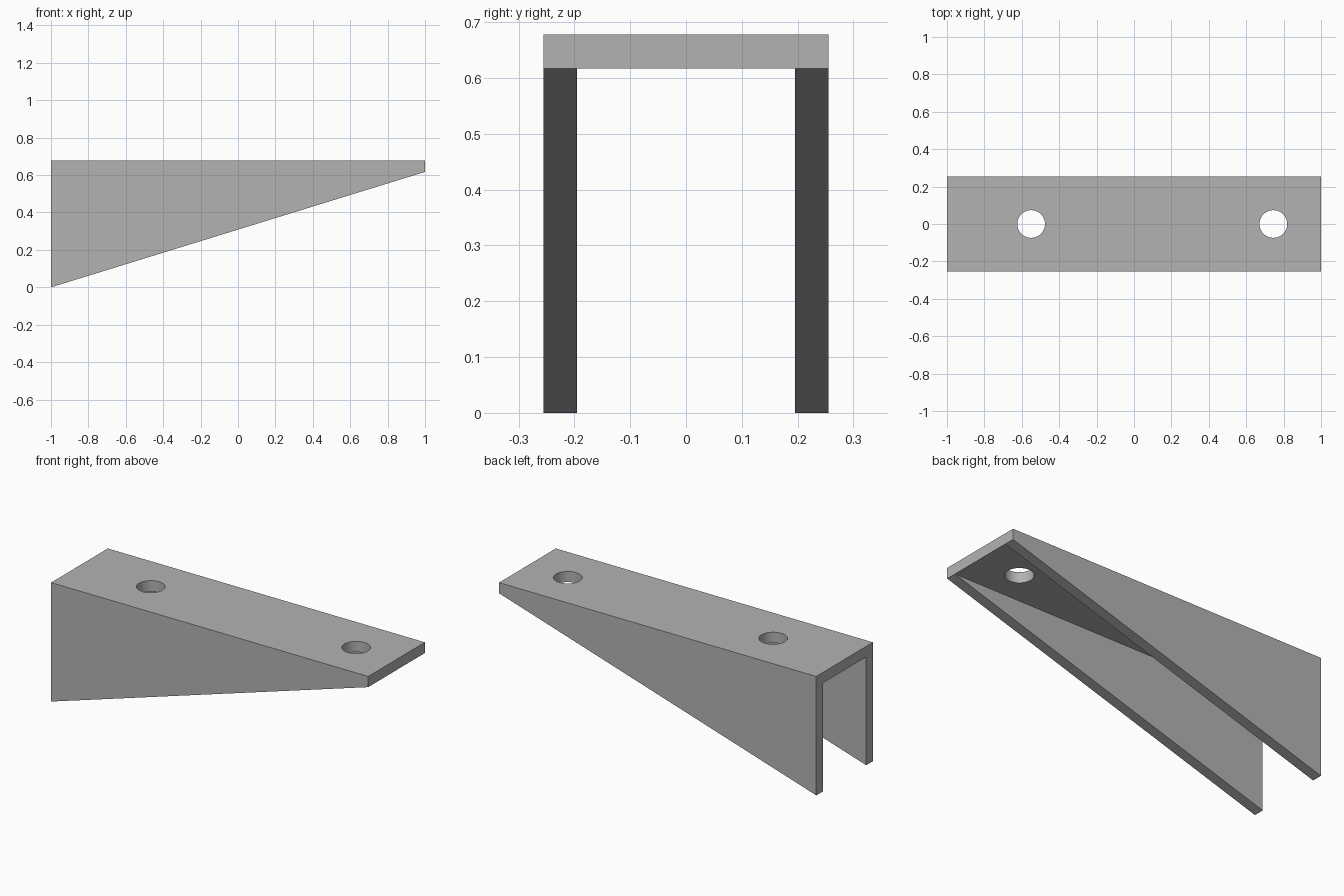
import bpy, bmesh

cube = bpy.data.objects.get("Cube")
if cube:
    bpy.data.objects.remove(cube, do_unlink=True)

TOP, UNDER = 0.678, 0.617      # deck plate top and underside
OUT, INN = 0.255, 0.195        # outer and inner faces of the side walls
HOLES, RADIUS = (-0.55, 0.745), 0.074

grey = bpy.data.materials.new("plain grey")
grey.use_nodes = True
colour = (0.45, 0.45, 0.45, 1)
grey.diffuse_color = colour
grey.node_tree.nodes["Principled BSDF"].inputs["Base Color"].default_value = colour


def section(bm, x, foot):
    """Upside-down U cross-section with its legs reaching down to foot."""
    half = [(OUT, TOP), (OUT, foot), (INN, foot), (INN, UNDER)]
    loop = half + [(-y, z) for y, z in reversed(half)]
    return [bm.verts.new((x, y, z)) for y, z in loop]


# Tapered channel: deep legs at one end, running out to the plate at the other
bm = bmesh.new()
deep = section(bm, -1, 0)
thin = section(bm, 1, UNDER)
bm.faces.new(deep)
bm.faces.new(thin)
for i in range(len(deep)):
    j = (i + 1) % len(deep)
    bm.faces.new((deep[i], deep[j], thin[j], thin[i]))
bmesh.ops.remove_doubles(bm, verts=bm.verts[:], dist=0.0001)
bmesh.ops.recalc_face_normals(bm, faces=bm.faces[:])
mesh = bpy.data.meshes.new("tapered_channel")
bm.to_mesh(mesh)
bm.free()
mesh.materials.append(grey)
channel = bpy.data.objects.new("tapered_channel", mesh)
bpy.context.collection.objects.link(channel)

# Bolt holes through the deck plate
for x in HOLES:
    bpy.ops.mesh.primitive_cylinder_add(
        vertices=48, radius=RADIUS, depth=0.2, location=(x, 0, (TOP + UNDER) / 2))
    cutter = bpy.context.object
    cutter.name = "hole_cutter"
    cutter.hide_render = True
    cutter.data.materials.append(grey)
    cut = channel.modifiers.new("bolt_hole", "BOOLEAN")
    cut.operation = "DIFFERENCE"
    cut.solver = "EXACT"
    cut.object = cutter
    bpy.context.view_layer.objects.active = channel
    bpy.ops.object.modifier_apply(modifier=cut.name)
    bpy.data.objects.remove(cutter, do_unlink=True)

# Smooth hole walls, sharp edges elsewhere
bpy.ops.object.select_all(action="DESELECT")
channel.select_set(True)
bpy.context.view_layer.objects.active = channel
bpy.ops.object.shade_smooth_by_angle()
